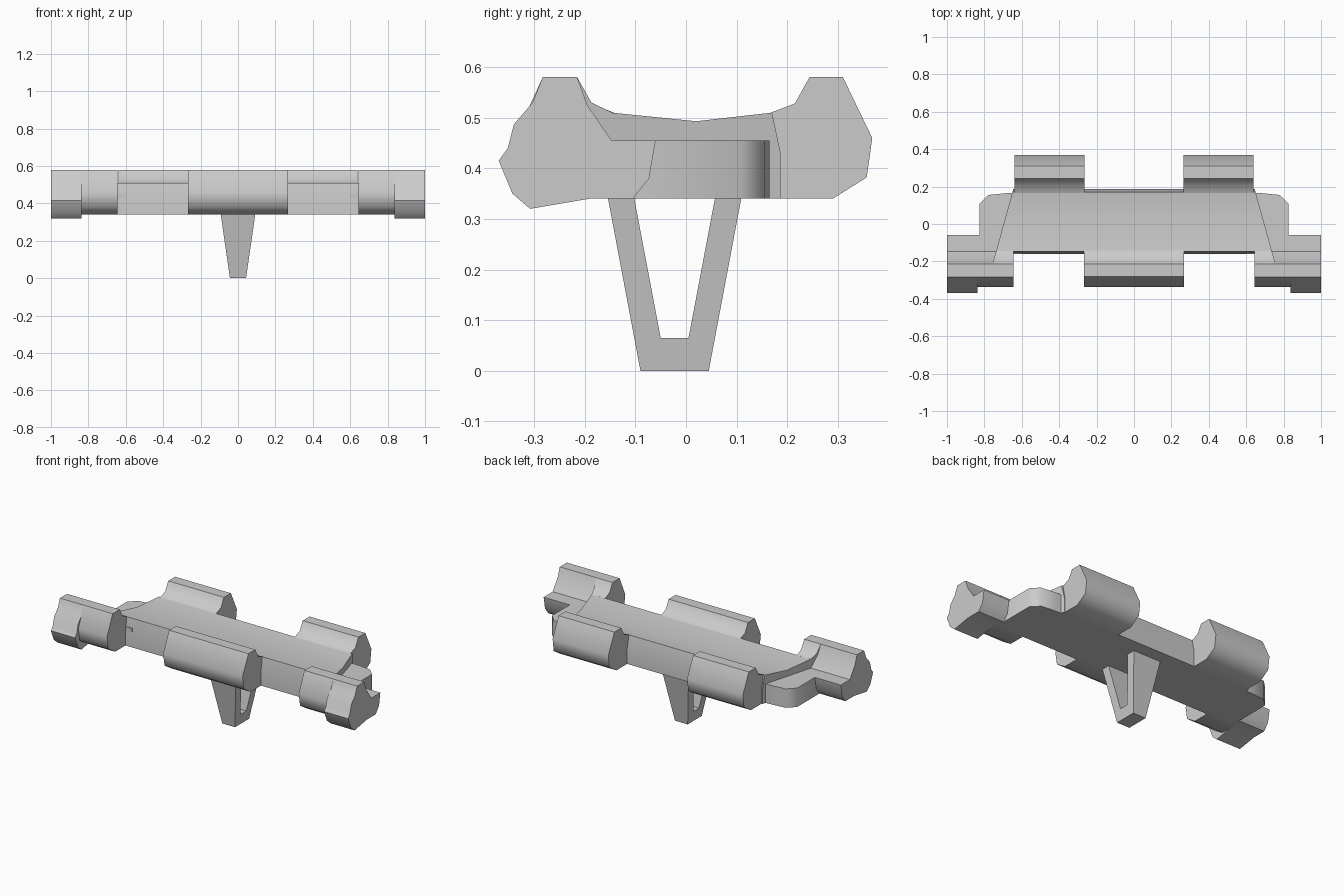
import bpy, bmesh
from math import radians

if "Cube" in bpy.data.objects:
    bpy.data.objects.remove(bpy.data.objects["Cube"])


def finish(name, bm, smooth=True):
    bmesh.ops.recalc_face_normals(bm, faces=bm.faces)
    me = bpy.data.meshes.new(name)
    bm.to_mesh(me)
    bm.free()
    ob = bpy.data.objects.new(name, me)
    bpy.context.collection.objects.link(ob)
    if smooth:
        bpy.ops.object.select_all(action='DESELECT')
        bpy.context.view_layer.objects.active = ob
        ob.select_set(True)
        bpy.ops.object.shade_smooth_by_angle(angle=radians(50))
    return ob


def loft(name, a, b, smooth=True):
    """Solid between two matching 3D outlines."""
    bm = bmesh.new()
    va = [bm.verts.new(p) for p in a]
    vb = [bm.verts.new(p) for p in b]
    bm.faces.new(va)
    bm.faces.new(vb)
    n = len(va)
    for i in range(n):
        j = (i + 1) % n
        bm.faces.new((va[i], va[j], vb[j], vb[i]))
    return finish(name, bm, smooth)


def bar(name, yz, lo, hi, smooth=True):
    """Extrude a (y, z) profile along x; lo and hi may depend on y."""
    f = lambda v, y: v(y) if callable(v) else v
    return loft(name, [(f(lo, y), y, z) for y, z in yz],
                [(f(hi, y), y, z) for y, z in yz], smooth)


def mirrored(ob):
    mod = ob.modifiers.new("mirror", 'MIRROR')
    mod.use_mirror_merge = False


# slanted ends of the deck
def half(y):
    return 0.65 + (0.17 - y) * 0.277


# deck with shallow dished top
bar("deck", [(-0.147, 0.51), (0.02, 0.493), (0.17, 0.51), (0.187, 0.43),
             (0.187, 0.34), (-0.16, 0.34), (-0.16, 0.43)],
    lambda y: -half(y), half)

# front centre lug
bar("front_lug", [(-0.14, 0.509), (-0.187, 0.528), (-0.215, 0.58), (-0.281, 0.58),
                  (-0.338, 0.46), (-0.325, 0.382), (-0.26, 0.34), (-0.14, 0.34)],
    -0.267, 0.267)

# rear lugs
mirrored(bar("rear_lug", [(0.165, 0.509), (0.215, 0.528), (0.244, 0.58), (0.31, 0.58),
                          (0.368, 0.46), (0.357, 0.382), (0.29, 0.34), (0.165, 0.34)],
             0.265, 0.64))

# front corner arms, stepped at the back
back = [(-0.105, 0.34), (-0.073, 0.38), (-0.06, 0.455), (-0.147, 0.455),
        (-0.195, 0.525), (-0.215, 0.58), (-0.283, 0.58)]
mirrored(bar("corner_arm", back + [(-0.338, 0.46), (-0.325, 0.382), (-0.26, 0.34)],
             0.645, 0.84))
mirrored(bar("corner_arm_tip", back + [(-0.303, 0.53), (-0.34, 0.487), (-0.352, 0.44),
                                       (-0.37, 0.415), (-0.343, 0.35), (-0.308, 0.32),
                                       (-0.19, 0.34)], 0.838, 1.0))

# fillet joining deck and corner arm
mirrored(bar("arm_fillet", [(-0.145, 0.51), (-0.187, 0.53), (-0.215, 0.58),
                            (-0.23, 0.36), (-0.145, 0.36)], 0.645, half))

# low side wings
plan = [(0.6, 0.165), (0.68, 0.165), (0.78, 0.155), (0.825, 0.11),
        (0.825, -0.16), (0.6, -0.16)]
mirrored(loft("side_wing", [(x, y, 0.34) for x, y in plan],
              [(x, y, 0.455) for x, y in plan]))

# tapered hanging loop underneath
loop = [(-0.155, 0.345), (-0.09, 0), (0.045, 0), (0.11, 0.345),
        (0.058, 0.345), (0.005, 0.065), (-0.05, 0.065), (-0.103, 0.345)]
w = lambda z: 0.043 + z * 0.145
loft("hanging_loop", [(-w(z), y, z) for y, z in loop],
     [(w(z), y, z) for y, z in loop], False)
